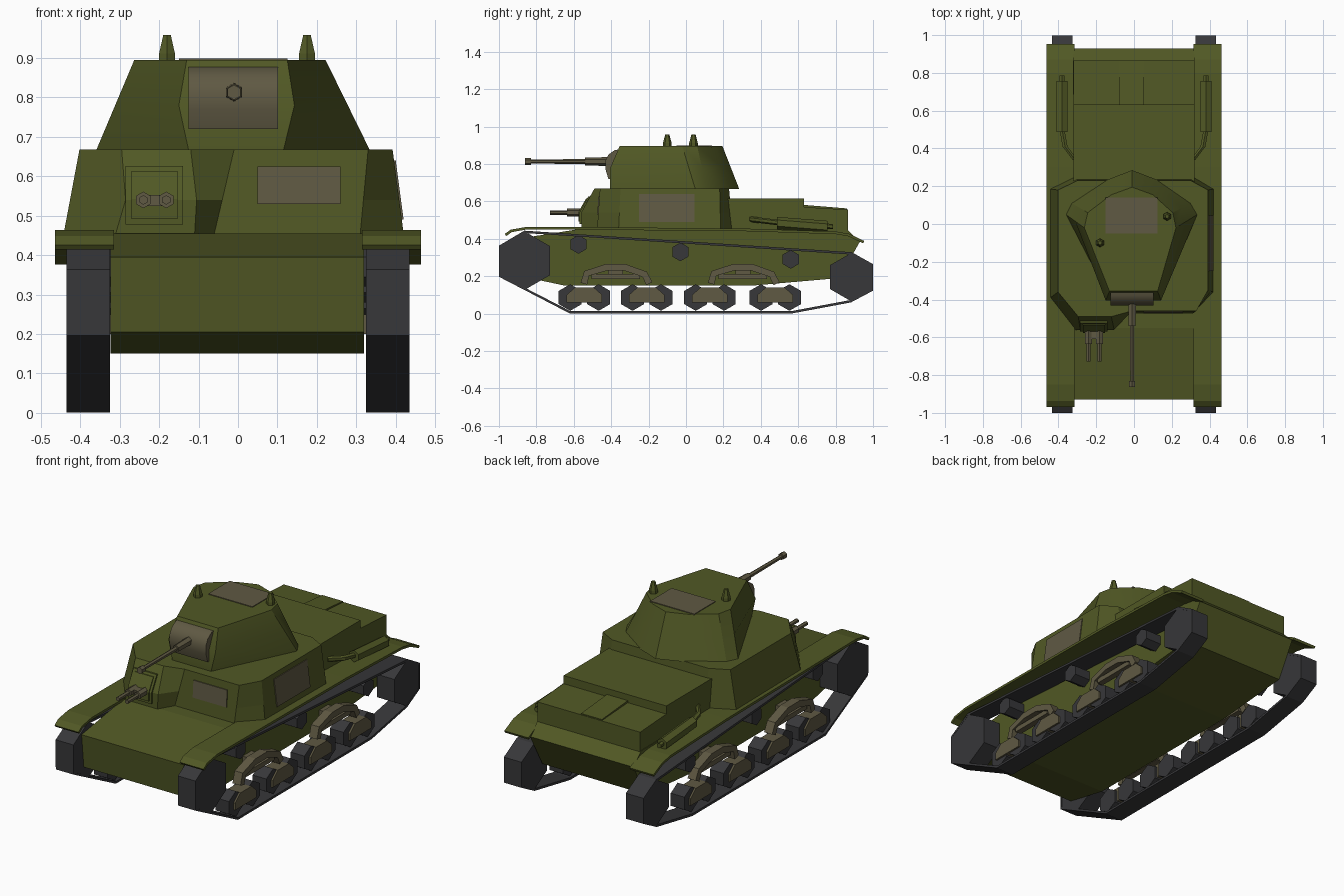
import bpy, bmesh, math

cube = bpy.data.objects.get("Cube")
if cube:
    bpy.data.objects.remove(cube, do_unlink=True)


def material(name, r, g, b):
    m = bpy.data.materials.new(name)
    m.use_nodes = True
    m.diffuse_color = (r, g, b, 1)
    m.node_tree.nodes["Principled BSDF"].inputs["Base Color"].default_value = (r, g, b, 1)
    return m


OLIVE = material("olive_paint", .082, .098, .018)
METAL = material("brown_metal", .115, .1, .056)
TRACK = material("dark_track", .038, .038, .041)


def finish(name, bm, mat):
    bmesh.ops.recalc_face_normals(bm, faces=bm.faces)
    mesh = bpy.data.meshes.new(name)
    bm.to_mesh(mesh)
    bm.free()
    mesh.materials.append(mat)
    obj = bpy.data.objects.new(name, mesh)
    bpy.context.collection.objects.link(obj)
    return obj


def loft(name, rings, mat):
    """Skin a stack of equal-length rings and cap both ends."""
    bm = bmesh.new()
    rows = [[bm.verts.new(p) for p in ring] for ring in rings]
    n = len(rows[0])
    for a, b in zip(rows, rows[1:]):
        for i in range(n):
            j = (i + 1) % n
            bm.faces.new((a[i], a[j], b[j], b[i]))
    bm.faces.new(rows[0])
    bm.faces.new(rows[-1])
    return finish(name, bm, mat)


def prism(name, profile, x0, x1, mat):
    """Extrude a side profile (y, z) across x."""
    return loft(name, [[(x, y, z) for y, z in profile] for x in (x0, x1)], mat)


def box(name, x0, x1, y0, y1, z0, z1, mat):
    return prism(name, [(y0, z0), (y1, z0), (y1, z1), (y0, z1)], x0, x1, mat)


def strip(name, path, x0, x1, thick, mat, closed=False):
    """Sheet following a side path (y, z), thickened evenly."""
    bm = bmesh.new()
    cols = [[bm.verts.new((x, y, z)) for x in (x0, x1)] for y, z in path]
    pairs = list(zip(cols, cols[1:] + cols[:1]))
    for a, b in pairs if closed else pairs[:-1]:
        bm.faces.new((a[0], a[1], b[1], b[0]))
    obj = finish(name, bm, mat)
    mod = obj.modifiers.new("thickness", "SOLIDIFY")
    mod.thickness, mod.offset = thick, 0
    return obj


def hexagon(y, z, r):
    return [(y + r * math.sin(k * math.pi / 3), z + r * math.cos(k * math.pi / 3)) for k in range(6)]


def rod(name, stops, mat):
    """Six-sided rod along y; stops are (x, y, z, radius)."""
    return loft(name, [[(u, y, v) for u, v in hexagon(x, z, r)] for x, y, z, r in stops], mat)


def mix(a, b, t):
    return [(p[0] + (q[0] - p[0]) * t, p[1] + (q[1] - p[1]) * t) for p, q in zip(a, b)]


def level(points, z):
    return [(x, y, z) for x, y in points]


def smooth(obj):
    bpy.ops.object.select_all(action="DESELECT")
    obj.select_set(True)
    bpy.context.view_layer.objects.active = obj
    bpy.ops.object.shade_smooth_by_angle(angle=math.radians(30))


# Hull and engine deck
prism("hull", [(-.93, .395), (-.91, .205), (-.65, .15), (.36, .15), (.82, .19),
               (.93, .385), (.86, .45), (-.55, .455)], -.323, .32, OLIVE)
prism("engine_deck", [(.2, .44), (.865, .44), (.865, .556), (.62, .57), (.2, .57)], -.32, .32, OLIVE)
box("engine_cover", -.32, .32, .2, .632, .55, .615, OLIVE)
prism("deck_hatch", [(.62, .54), (.862, .54), (.862, .562), (.62, .582)], -.08, .05, OLIVE)

# Superstructure with a bulge for the twin guns
base = [(-.442, -.39), (-.31, -.56), (-.11, -.56), (-.06, -.475), (.31, -.475),
        (.42, -.36), (.42, .185), (.31, .25), (-.31, .25), (-.442, .185)]
roof = [(-.402, -.36), (-.295, -.49), (-.12, -.49), (-.01, -.46), (.33, -.46),
        (.392, -.35), (.392, .18), (.3, .23), (-.3, .23), (-.402, .18)]
waist = mix(base, roof, .4)
waist[1:3] = [(-.285, -.56), (-.105, -.56)]
loft("superstructure", [level(base, .455), level(waist, .54), level(roof, .668)], OLIVE)


def slanted_plate(name, corners, shift):
    moved = [tuple(c + s for c, s in zip(p, shift)) for p in corners]
    return loft(name, [corners, moved], METAL)


slanted_plate("front_vision_plate", [(.05, -.468, .53), (.26, -.468, .53),
                                     (.26, -.461, .625), (.05, -.461, .625)], (0, -.007, 0))
slanted_plate("side_door", [(.414, -.25, .49), (.414, .045, .49),
                            (.394, .045, .64), (.394, -.25, .64)], (.006, 0, 0))

# Twin gun mount
prism("gun_port_frame", [(-.57, .478), (-.57, .54), (-.523, .626), (-.47, .626), (-.5, .478)],
      -.285, -.14, OLIVE)
prism("gun_port_panel", [(-.576, .492), (-.576, .542), (-.535, .614), (-.5, .614), (-.52, .492)],
      -.27, -.153, OLIVE)
for x in (-.24, -.182):
    rod("hull_gun_sleeve", [(x, -.55, .54, .021), (x, -.635, .54, .021)], METAL)
    rod("hull_gun_barrel", [(x, -.62, .54, .012), (x, -.728, .54, .012)], METAL)
box("hull_gun_bridge", -.24, -.182, -.61, -.55, .525, .552, METAL)

# Turret
low = [(-.125, -.405), (-.36, .05), (-.33, .11), (-.14, .235), (-.01, .285),
       (.12, .235), (.3, .11), (.335, .05), (.115, -.405)]
top = [(-.13, -.355), (-.263, -.02), (-.245, .06), (-.12, .155), (-.01, .195),
       (.1, .155), (.205, .06), (.222, -.02), (.125, -.355)]
mid = mix(low, top, .5)
mid[0], mid[-1] = (-.15, -.405), (.143, -.405)
smooth(loft("turret", [level(low, .665), level(mid, .78), level(top, .895)], OLIVE))
box("turret_hatch", -.15, .125, -.05, .14, .892, .899, METAL)
for x, y in ((-.18, -.1), (.175, .04)):
    loft("periscope", [level(hexagon(x, y, r), z)
                       for r, z in ((.023, .89), (.023, .912), (.011, .958))], OLIVE)

# Main gun
smooth(prism("mantlet", [(-.33, .88), (-.38, .875), (-.415, .85), (-.432, .815),
                         (-.43, .77), (-.415, .72), (-.35, .72)], -.125, .102, METAL))
rod("main_gun", [(-.01, y, .813, r) for y, r in
                 ((-.4, .024), (-.54, .021), (-.54, .013), (-.83, .011), (-.83, .019), (-.862, .019))], METAL)

# Running gear, fender and exhaust on each side
ROAD_PAIRS = (-.543, -.21, .128, .477)
for s in (-1, 1):
    side = "left" if s > 0 else "right"

    def name(part):
        return side + "_" + part

    strip(name("fender"), [(-.965, .42), (-.935, .442), (-.85, .457), (-.5, .455), (.3, .448),
                           (.8, .432), (.87, .42), (.95, .382)], s * .315, s * .464, .014, OLIVE)
    strip(name("track"), [(-.994, .36), (-.863, .437), (.884, .322), (.993, .262), (.993, .125),
                          (.88, .066), (.565, .007), (-.62, .007), (-.994, .2)],
          s * .325, s * .435, .013, TRACK, closed=True)
    prism(name("drive_sprocket"), hexagon(-.861, .283, .155), s * .327, s * .434, TRACK)
    prism(name("idler_wheel"), hexagon(.881, .195, .128), s * .327, s * .434, TRACK)
    for y, z in ((-.575, .37), (-.03, .33), (.56, .29)):
        prism(name("return_roller"), hexagon(y, z, .05), s * .31, s * .42, TRACK)
    for y in ROAD_PAIRS:
        for d in (-.076, .076):
            prism(name("road_wheel"), hexagon(y + d, .086, .071), s * .335, s * .42, TRACK)
        prism(name("bogie"), [(y - .095, .06), (y + .095, .06), (y + .095, .1), (y + .05, .14),
                              (y - .05, .14), (y - .095, .1)], s * .35, s * .43, METAL)
    for y in (-.376, .304):
        strip(name("suspension_arm"), [(y - .17, .16), (y - .155, .215), (y - .05, .247),
                                       (y + .05, .247), (y + .155, .21), (y + .18, .16)],
              s * .36, s * .41, .036, METAL)
        box(name("suspension_spring"), s * .365, s * .4, y - .13, y + .13, .185, .212, METAL)
        box(name("suspension_bracket"), s * .3, s * .37, y - .04, y + .04, .2, .25, METAL)
    x = s * .381
    rod(name("muffler"), [(x, .487, .484, .033), (x, .757, .463, .033)], OLIVE)
    rod(name("tail_pipe"), [(x, .74, .468, .014), (x, .785, .465, .014)], OLIVE)
    rod(name("exhaust_pipe"), [(x, .5, .486, .015), (s * .365, .41, .497, .015),
                               (s * .312, .34, .505, .015)], OLIVE)
